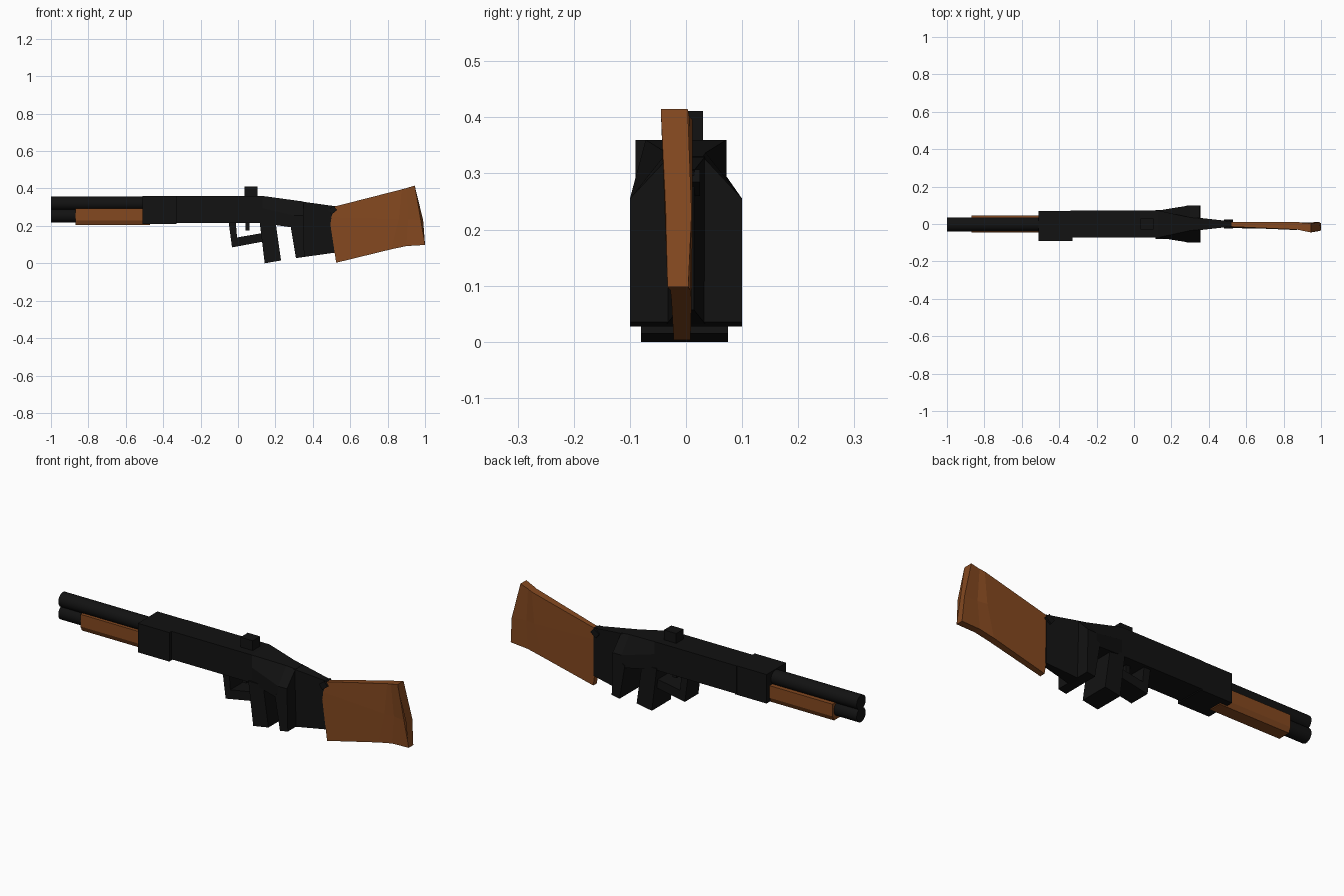
import bpy, bmesh, math

if "Cube" in bpy.data.objects:
    bpy.data.objects.remove(bpy.data.objects["Cube"])


def material(name, color):
    m = bpy.data.materials.new(name)
    m.diffuse_color = color
    m.use_nodes = True
    m.node_tree.nodes["Principled BSDF"].inputs["Base Color"].default_value = m.diffuse_color
    return m


BLACK = material("black_metal", (0.006, 0.006, 0.006, 1))
WOOD = material("brown_wood", (0.23, 0.065, 0.014, 1))


def loft(name, rings, mat):
    """Join equal-length closed rings of points and cap both ends."""
    bm = bmesh.new()
    loops = [[bm.verts.new(p) for p in ring] for ring in rings]
    n = len(loops[0])
    for a, b in zip(loops, loops[1:]):
        for i in range(n):
            j = (i + 1) % n
            bm.faces.new((a[i], a[j], b[j], b[i]))
    bm.faces.new(loops[0])
    bm.faces.new(loops[-1])
    bmesh.ops.recalc_face_normals(bm, faces=bm.faces)
    mesh = bpy.data.meshes.new(name)
    bm.to_mesh(mesh)
    bm.free()
    ob = bpy.data.objects.new(name, mesh)
    bpy.context.collection.objects.link(ob)
    mesh.materials.append(mat)
    return ob


def prism(name, profile, y0, y1, mat):
    """Extrude an x/z profile across y."""
    return loft(name, [[(x, y, z) for x, z in profile] for y in (y0, y1)], mat)


def box(name, x0, x1, y0, y1, z0, z1, mat):
    return prism(name, [(x0, z0), (x1, z0), (x1, z1), (x0, z1)], y0, y1, mat)


def stations(name, data, mat):
    """Symmetric cross-sections: (x, [(half width, z), ...] from low to high)."""
    rings = []
    for x, levels in data:
        rings.append([(x, w, z) for w, z in levels] +
                     [(x, -w, z) for w, z in reversed(levels)])
    return loft(name, rings, mat)


# Stacked barrels
for name, z in (("upper_barrel", 0.325), ("lower_barrel", 0.26)):
    bpy.ops.mesh.primitive_cylinder_add(vertices=32, radius=0.037, depth=0.55,
                                        location=(-0.725, -0.003, z),
                                        rotation=(0, math.pi / 2, 0))
    ob = bpy.context.object
    ob.name = name
    ob.data.materials.append(BLACK)
    bpy.ops.object.shade_smooth_by_angle()

# Wooden fore-end under the barrels
fore = [(0.033, 0.21), (0.045, 0.235), (0.045, 0.298)]
stations("fore_end", [(-0.87, fore), (-0.47, fore)], WOOD)

# Receiver: front block and main body flaring to the rear
box("front_block", -0.51, -0.33, -0.09, 0.07, 0.215, 0.365, BLACK)
stations("receiver", [
    (-0.34, [(0.072, 0.22), (0.072, 0.30), (0.072, 0.365)]),
    (0.13, [(0.072, 0.22), (0.072, 0.30), (0.072, 0.365)]),
    (0.30, [(0.10, 0.195), (0.10, 0.26), (0.035, 0.342)]),
    (0.35, [(0.10, 0.195), (0.10, 0.26), (0.03, 0.335)]),
], BLACK)

# Wide block below the rear of the receiver
prism("rear_block", [(0.28, 0.21), (0.31, 0.032), (0.355, 0.04), (0.35, 0.25)],
      -0.10, 0.10, BLACK)

# Narrow neck leading to the stock
stations("neck", [
    (0.34, [(0.034, 0.037), (0.034, 0.335)]),
    (0.52, [(0.014, 0.062), (0.014, 0.31)]),
], BLACK)
prism("neck_cap", [(0.48, 0.29), (0.50, 0.265), (0.53, 0.29), (0.51, 0.312)],
      -0.025, 0.025, BLACK)

# Sight, trigger, guard and hand grip
box("sight", 0.035, 0.105, -0.03, 0.03, 0.355, 0.416, BLACK)
box("trigger", 0.04, 0.062, -0.02, 0.02, 0.18, 0.23, BLACK)
prism("guard", [(-0.05, 0.225), (-0.032, 0.09), (0.14, 0.122), (0.14, 0.168),
                (-0.005, 0.143), (-0.012, 0.225)], -0.055, 0.055, BLACK)
prism("hand_grip", [(0.115, 0.23), (0.143, 0.005), (0.23, 0.02), (0.20, 0.23)],
      -0.08, 0.075, BLACK)

# Wooden stock: thin slab, slightly leaning, thickening towards the butt
# each point: (x, z, low y, high y), ordered bottom, middle, top
stock = [
    [(0.525, 0.008, -0.022, 0.008), (0.488, 0.25, -0.016, 0.012), (0.515, 0.308, -0.014, 0.012)],
    [(0.82, 0.08, -0.026, 0.010), (0.86, 0.24, -0.032, 0.012), (0.875, 0.40, -0.030, 0.012)],
    [(0.90, 0.097, -0.028, 0.008), (0.91, 0.24, -0.026, 0.004), (0.90, 0.407, -0.036, 0.006)],
    [(1.0, 0.103, -0.033, 0.004), (0.99, 0.235, -0.038, 0.010), (0.945, 0.42, -0.045, 0.003)],
]
loft("stock", [[(x, hi, z) for x, z, lo, hi in s] +
               [(x, lo, z) for x, z, lo, hi in reversed(s)] for s in stock], WOOD)

# Rest the lowest part on the ground
low = min((o.matrix_world @ v.co).z for o in bpy.data.objects
          if o.name == "hand_grip" for v in o.data.vertices)
for o in bpy.data.objects:
    o.location.z -= low
